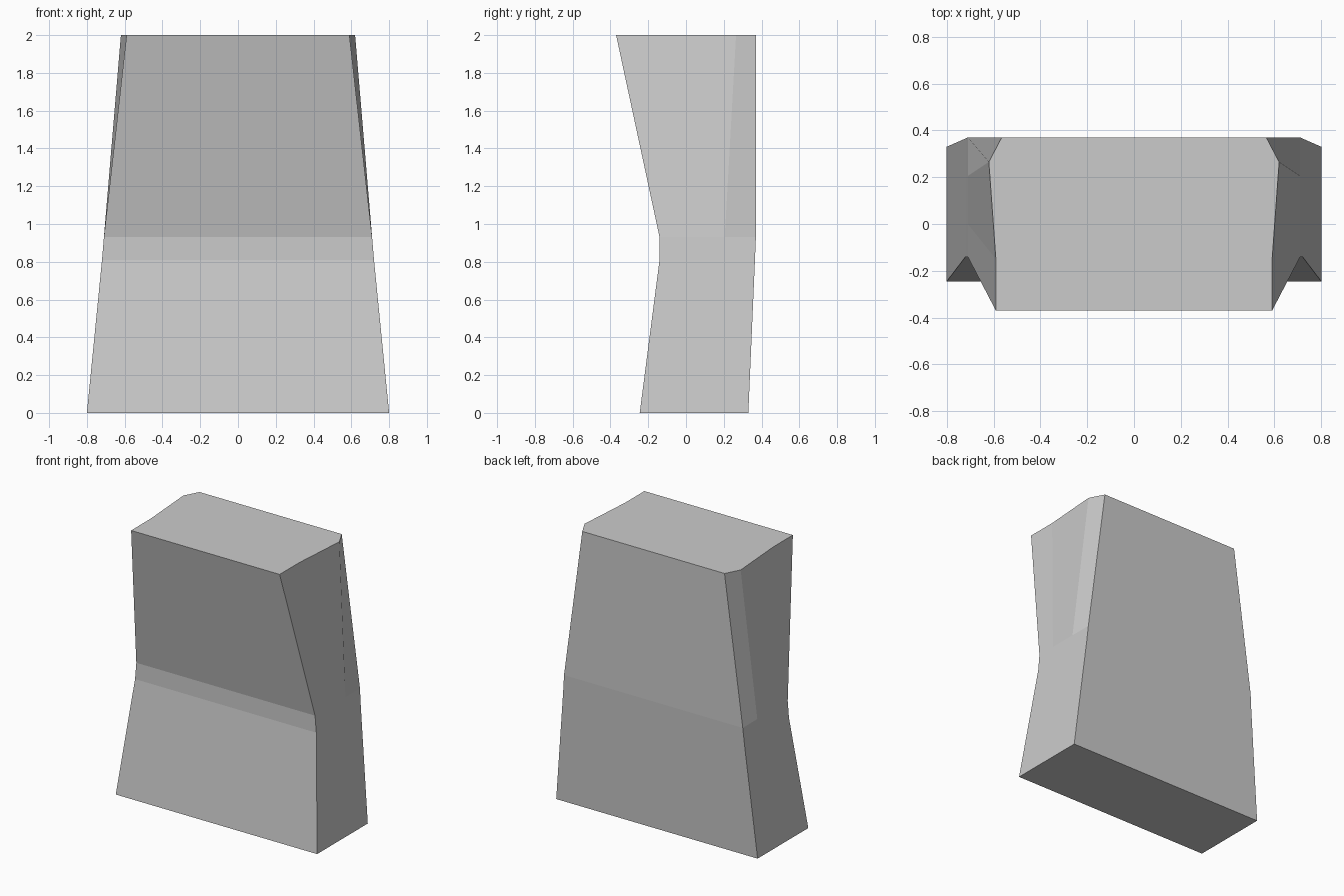
import bpy
import bmesh

cube = bpy.data.objects.get("Cube")
if cube:
    bpy.data.objects.remove(cube, do_unlink=True)

# Single plain material
grey = bpy.data.materials.new("light grey")
grey.use_nodes = True
colour = (0.6, 0.6, 0.6, 1)
grey.diffuse_color = colour
grey.node_tree.nodes["Principled BSDF"].inputs["Base Color"].default_value = colour

# Half outlines by height, running front to back along the left side
sections = [
    (0.0, [(0.8, -0.245), (0.8, -0.05), (0.8, 0.18), (0.8, 0.33)]),
    (0.81, [(0.72, -0.14), (0.72, 0.0), (0.72, 0.2), (0.72, 0.365)]),
    (0.93, [(0.71, -0.14), (0.71, 0.0), (0.71, 0.205), (0.71, 0.37)]),
    (2.0, [(0.59, -0.37), (0.59, -0.15), (0.62, 0.265), (0.565, 0.37)]),
]

# Mirror each outline into a ring and skin the rings into a closed block
bm = bmesh.new()
rings = []
for z, half in sections:
    outline = half + [(-x, y) for x, y in reversed(half)]
    rings.append([bm.verts.new((x, y, z)) for x, y in outline])

for low, high in zip(rings, rings[1:]):
    for i in range(len(low)):
        j = (i + 1) % len(low)
        bm.faces.new((low[i], low[j], high[j], high[i]))
bm.faces.new(list(reversed(rings[0])))
bm.faces.new(rings[-1])
bmesh.ops.recalc_face_normals(bm, faces=bm.faces)

mesh = bpy.data.meshes.new("waisted_block")
bm.to_mesh(mesh)
bm.free()
mesh.materials.append(grey)
block = bpy.data.objects.new("waisted_block", mesh)
bpy.context.scene.collection.objects.link(block)
